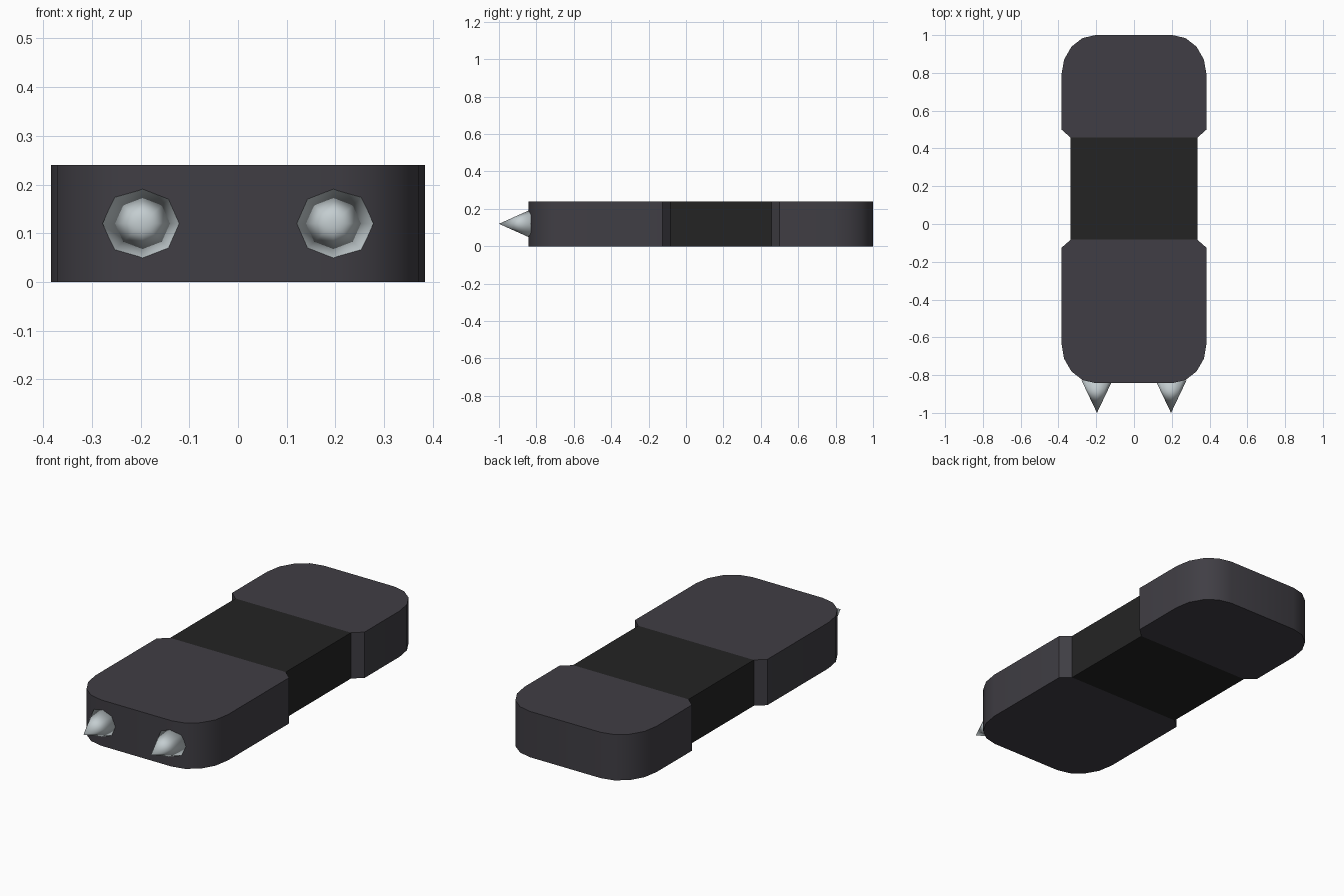
import bpy, bmesh, math
from mathutils import Matrix

if "Cube" in bpy.data.objects:
    bpy.data.objects.remove(bpy.data.objects["Cube"])

HEIGHT = 0.24       # body thickness
HALF = 0.384        # half width of the end blocks
WAIST = 0.335       # half width of the middle band
RX, RY = 0.18, 0.21  # elliptical corner radii


def material(name, rgb):
    m = bpy.data.materials.new(name)
    m.diffuse_color = (*rgb, 1)
    m.use_nodes = True
    m.node_tree.nodes["Principled BSDF"].inputs["Base Color"].default_value = m.diffuse_color
    return m


GREY = material("dark grey", (0.051, 0.048, 0.058))
BLACK = material("black", (0.0175, 0.0175, 0.0175))
METAL = material("pale metal", (0.55, 0.61, 0.63))


def finish(bm, name, mat, angle):
    bmesh.ops.recalc_face_normals(bm, faces=bm.faces)
    me = bpy.data.meshes.new(name)
    bm.to_mesh(me)
    bm.free()
    me.materials.append(mat)
    ob = bpy.data.objects.new(name, me)
    bpy.context.collection.objects.link(ob)
    bpy.ops.object.select_all(action='DESELECT')
    ob.select_set(True)
    bpy.context.view_layer.objects.active = ob
    bpy.ops.object.shade_smooth_by_angle(angle=math.radians(angle))
    return ob


def prism(name, outline, mat):
    """Extrude a flat outline from the ground to the body height."""
    bm = bmesh.new()
    face = bm.faces.new([bm.verts.new((x, y, 0)) for x, y in outline])
    ext = bmesh.ops.extrude_face_region(bm, geom=[face], use_keep_orig=True)
    top = [v for v in ext["geom"] if isinstance(v, bmesh.types.BMVert)]
    bmesh.ops.translate(bm, vec=(0, 0, HEIGHT), verts=top)
    return finish(bm, name, mat, 35)


def block_outline(inner, outer):
    """Chamfered at the inner end, rounded at the outer end."""
    d = 1 if outer > inner else -1
    right = [(WAIST, inner), (HALF, inner + 0.043 * d)]
    for i in range(5):
        a = math.radians(22.5 * i)
        right.append((HALF - RX * (1 - math.cos(a)),
                      outer - d * RY * (1 - math.sin(a))))
    return right + [(-x, y) for x, y in reversed(right)]


# Body: two grey end blocks with a black band between
prism("front_block", block_outline(-0.083, -0.842), GREY)
prism("rear_block", block_outline(0.457, 1.0), GREY)
prism("middle_band", [(-WAIST, -0.083), (WAIST, -0.083),
                      (WAIST, 0.457), (-WAIST, 0.457)], BLACK)

# Front spikes: eight-sided cones, smooth all over, set into the front face
BASE_Y, TIP_Y = -0.828, -1.0
for side, x in (("left", -0.196), ("right", 0.196)):
    bm = bmesh.new()
    bmesh.ops.create_cone(bm, cap_ends=True, segments=8, radius1=0.082,
                          radius2=0, depth=BASE_Y - TIP_Y)
    bmesh.ops.remove_doubles(bm, verts=bm.verts, dist=1e-5)
    tip = max(bm.verts, key=lambda v: v.co.z)
    ring = [v for v in bm.verts if v is not tip]
    # keep ring corners on the horizontal and vertical axes
    turn = -math.atan2(ring[0].co.y, ring[0].co.x)
    bmesh.ops.rotate(bm, verts=bm.verts, matrix=Matrix.Rotation(turn, 3, 'Z'))
    bmesh.ops.rotate(bm, verts=bm.verts,
                     matrix=Matrix.Rotation(math.radians(90), 3, 'X'))
    bmesh.ops.scale(bm, vec=(1, 1, 0.94), verts=bm.verts)
    bmesh.ops.translate(bm, vec=(x, (BASE_Y + TIP_Y) / 2, HEIGHT / 2),
                        verts=bm.verts)
    finish(bm, side + "_spike", METAL, 180)
